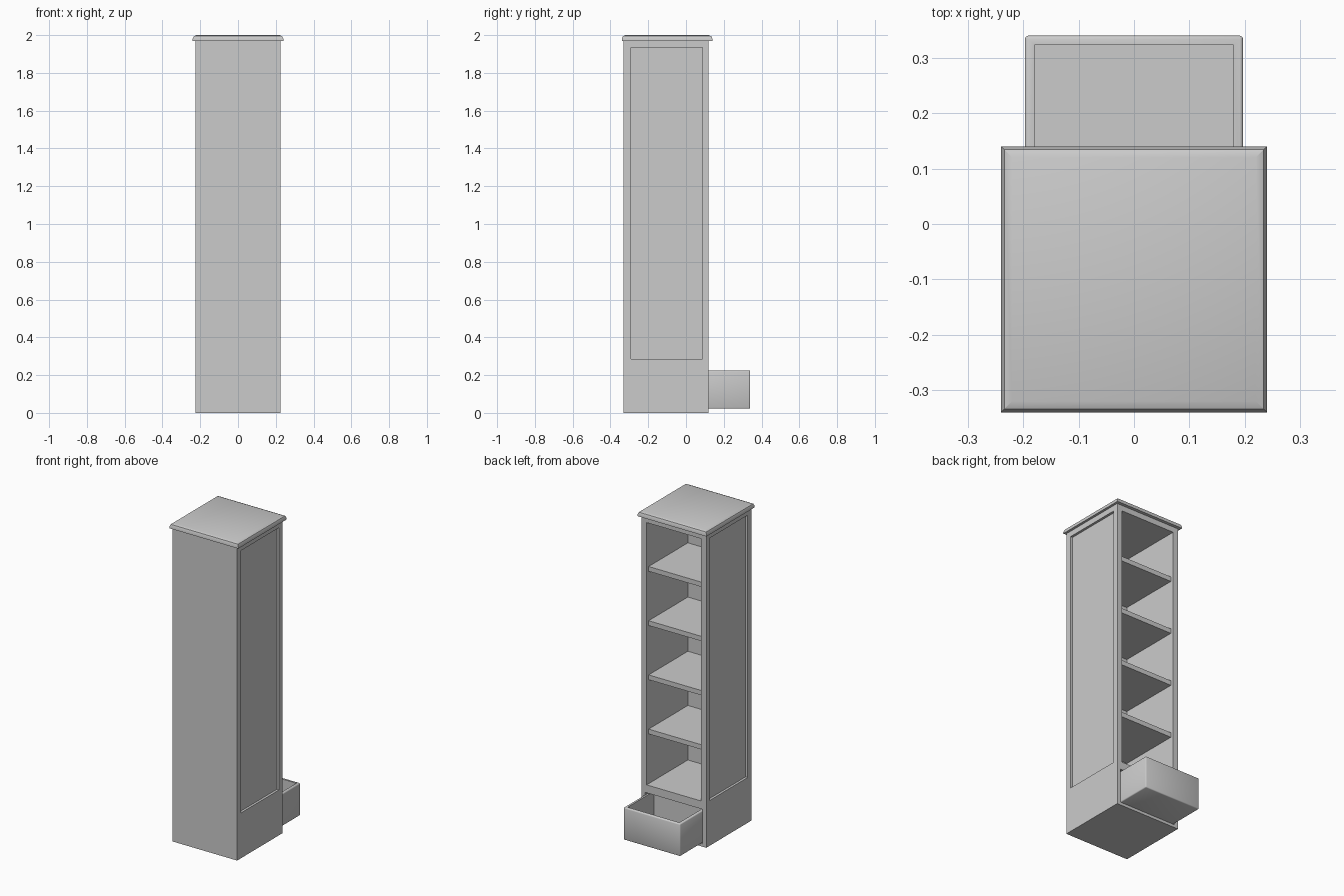
import bpy
import bmesh
from math import radians
from mathutils import Vector

cube = bpy.data.objects.get("Cube")
if cube:
    bpy.data.objects.remove(cube, do_unlink=True)

GREY = (0.6, 0.6, 0.6, 1)
paint = bpy.data.materials.new("grey_paint")
paint.use_nodes = True
paint.diffuse_color = GREY
paint.node_tree.nodes["Principled BSDF"].inputs["Base Color"].default_value = GREY


def box(name, x, y, z, bevel=0, pick=None, segments=2):
    """Box from (low, high) ranges; bevels the edges whose middle passes pick."""
    bm = bmesh.new()
    bmesh.ops.create_cube(bm, size=1)
    for v in bm.verts:
        v.co = Vector([(r[0] + r[1]) / 2 + c * (r[1] - r[0])
                       for r, c in zip((x, y, z), v.co)])
    if bevel:
        edges = [e for e in bm.edges
                 if pick((e.verts[0].co + e.verts[1].co) / 2)]
        bmesh.ops.bevel(bm, geom=edges, offset=bevel, segments=segments,
                        profile=0.5, affect='EDGES')
    mesh = bpy.data.meshes.new(name)
    bm.to_mesh(mesh)
    bm.free()
    mesh.materials.append(paint)
    obj = bpy.data.objects.new(name, mesh)
    bpy.context.collection.objects.link(obj)
    return obj


def cut(obj, name, *ranges):
    """Subtract a hidden box from obj."""
    cutter = box(name, *ranges)
    cutter.hide_render = True
    cutter.hide_set(True)
    cutter.display_type = 'WIRE'
    mod = obj.modifiers.new(name, 'BOOLEAN')
    mod.operation = 'DIFFERENCE'
    mod.solver = 'EXACT'
    mod.object = cutter
    bpy.context.view_layer.objects.active = obj
    bpy.ops.object.modifier_apply(modifier=mod.name)
    bpy.data.objects.remove(cutter, do_unlink=True)


def smooth(obj, angle):
    bpy.ops.object.select_all(action='DESELECT')
    obj.select_set(True)
    bpy.context.view_layer.objects.active = obj
    bpy.ops.object.shade_smooth_by_angle(angle=radians(angle))


HALF, FRONT, BACK = 0.225, -0.33, 0.12
LOW, HIGH = 0.285, 1.935

# Cabinet body with shelf opening, drawer bay and recessed side panels
body = box("cabinet_body", (-HALF, HALF), (FRONT, BACK), (0, 1.972))
cut(body, "shelf_opening", (-0.19, 0.19), (-0.29, 0.2), (LOW, HIGH))
cut(body, "drawer_bay", (-0.2, 0.2), (-0.29, 0.2), (0.018, 0.235))
for side in (-1, 1):
    xs = sorted((side * 0.21, side * 0.3))
    cut(body, "side_recess", xs, (-0.292, 0.087), (LOW, HIGH))

# Shelves, set slightly back from the opening
for i in range(4):
    top = 0.628 + i * 0.341
    box(f"shelf_{i + 1}", (-0.19, 0.19), (-0.29, 0.1), (top - 0.03, top))

# Overhanging top board with rounded upper edges
board = box("top_board", (-0.24, 0.24), (-0.34, 0.14), (1.97, 2.0),
            0.02, lambda m: m.z > 1.995)
smooth(board, 30)

# Pulled-out drawer with softened outer edges
drawer = box("drawer", (-0.197, 0.197), (0.04, 0.34), (0.022, 0.225),
             0.006, lambda m: m.y > 0.1)
cut(drawer, "drawer_hollow", (-0.18, 0.18), (0.06, 0.323), (0.07, 0.4))
smooth(drawer, 50)
